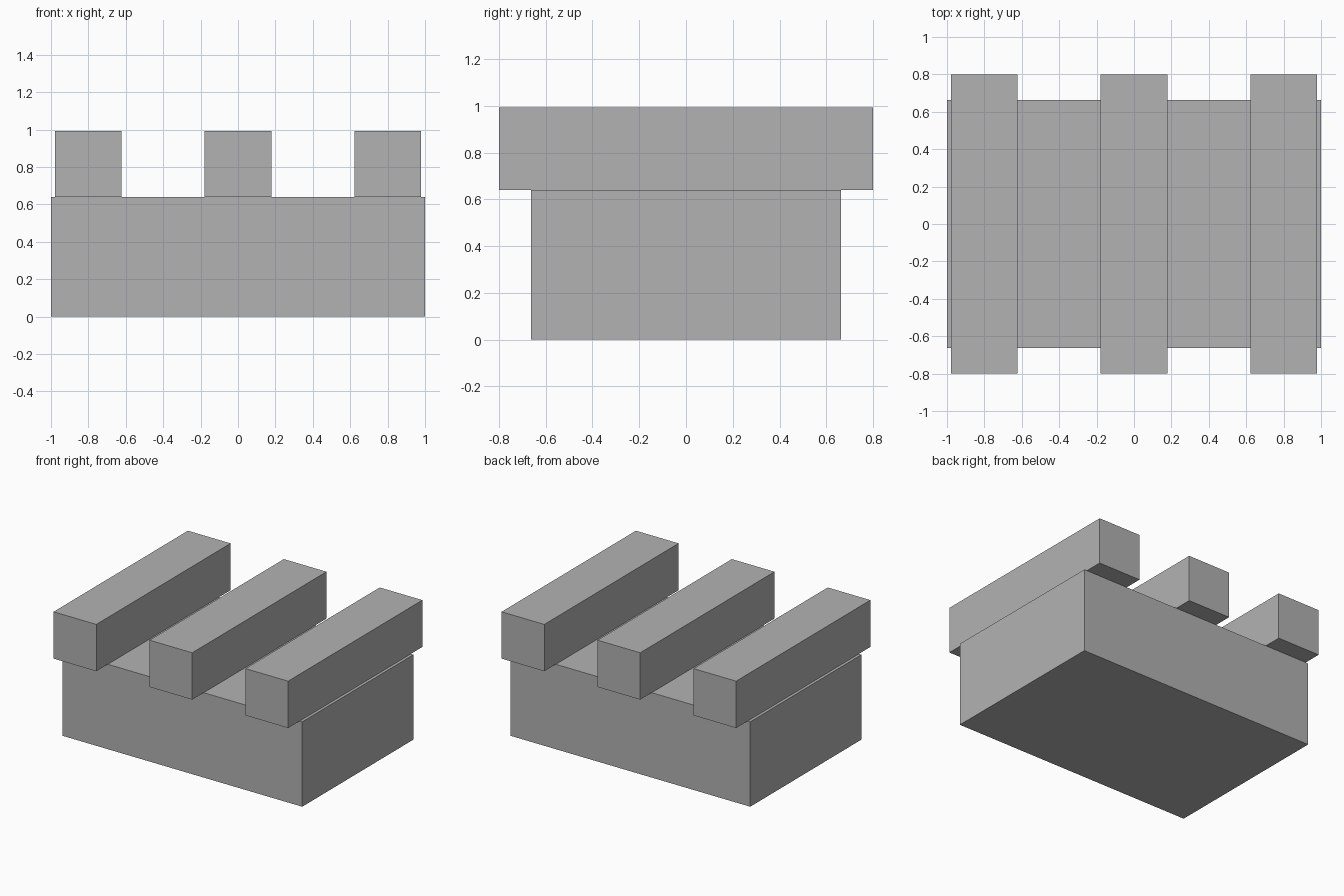
import bpy

cube = bpy.data.objects.get("Cube")
if cube:
    bpy.data.objects.remove(cube, do_unlink=True)

# Single plain grey
COLOUR = (0.448, 0.448, 0.448, 1.0)
grey = bpy.data.materials.new("plain grey")
grey.use_nodes = True
grey.diffuse_color = COLOUR
for node in grey.node_tree.nodes:
    if node.type == 'BSDF_PRINCIPLED':
        node.inputs["Base Color"].default_value = COLOUR


def box(name, x, bottom, size):
    """Flat-sided block centred on y, resting at the given height."""
    bpy.ops.mesh.primitive_cube_add(size=1, location=(x, 0, bottom + size[2] / 2))
    part = bpy.context.object
    part.name = name
    part.scale = size
    bpy.ops.object.transform_apply(location=False, rotation=False, scale=True)
    part.data.materials.append(grey)
    return part


BASE_HEIGHT = 0.64
BEAM_SIZE = (0.356, 1.6, 0.353)

# Solid base block
box("base_block", 0, 0, (2.0, 1.326, BASE_HEIGHT))

# Three beams lying across the base, overhanging front and back
for side, x in (("right", -0.8), ("middle", 0), ("left", 0.8)):
    box(side + "_beam", x, BASE_HEIGHT, BEAM_SIZE)
